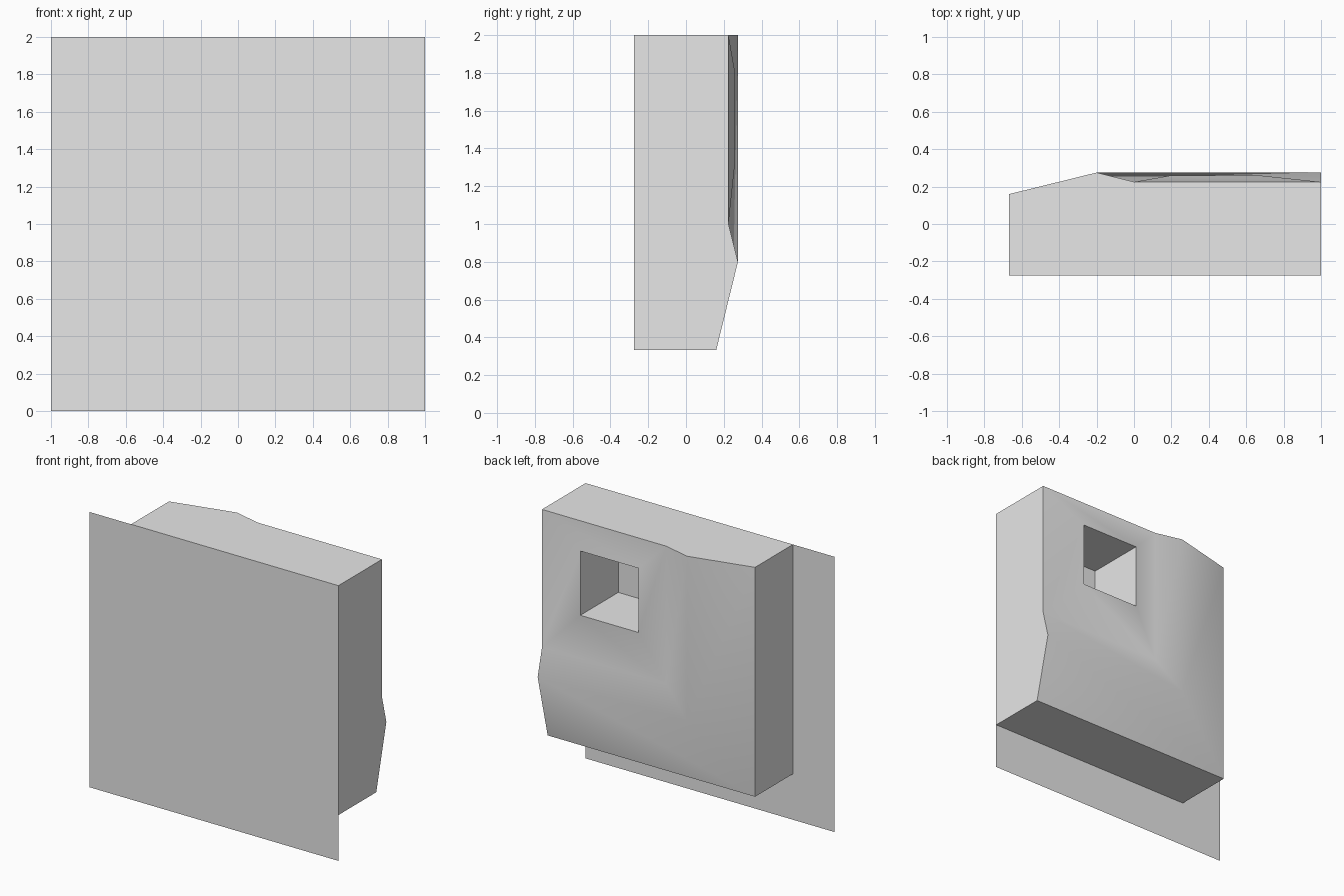
import bpy, bmesh
from math import radians

cube = bpy.data.objects.get("Cube")
if cube:
    bpy.data.objects.remove(cube, do_unlink=True)

GREY = (0.8, 0.8, 0.8, 1.0)
grey = bpy.data.materials.new("light grey")
grey.use_nodes = True
grey.diffuse_color = GREY
grey.node_tree.nodes["Principled BSDF"].inputs["Base Color"].default_value = GREY

FRONT, TOP, SIDE = -0.275, 2.0, 1.0


def finish(bm, name):
    """Turn a bmesh into a shaded object."""
    mesh = bpy.data.meshes.new(name)
    bm.to_mesh(mesh)
    bm.free()
    mesh.materials.append(grey)
    obj = bpy.data.objects.new(name, mesh)
    bpy.context.collection.objects.link(obj)
    bpy.ops.object.select_all(action='DESELECT')
    obj.select_set(True)
    bpy.context.view_layer.objects.active = obj
    bpy.ops.object.shade_smooth_by_angle(angle=radians(30))
    return obj


def square(bm, lo, hi, y):
    """Square ring in the x, z plane; lo and hi are (x, z) corners."""
    return [bm.verts.new((x, y, z)) for x, z in
            ((lo[0], hi[1]), lo, (hi[0], lo[1]), hi)]


# Front plate: a single thin sheet
bm = bmesh.new()
bm.faces.new(square(bm, (-1, 0), (1, 2), FRONT))
finish(bm, "front_plate")

# Body: L-shaped bands step from the outer edge over the ridge to the valley
bm = bmesh.new()
bands = []
for x, z, y in ((-0.667, 0.333, FRONT), (-0.667, 0.333, 0.16),
                (-0.2, 0.8, 0.275), (0.0, 1.0, 0.225)):
    bands.append([bm.verts.new(p) for p in
                  ((x, y, TOP), (x, y, z), (SIDE, y, z))])
for a, b in zip(bands, bands[1:]):
    for i in range(2):
        bm.faces.new((a[i], a[i + 1], b[i + 1], b[i]))

# Top wall and left wall share the far corner
corner_front = bm.verts.new((SIDE, FRONT, TOP))
corner_back = bm.verts.new((SIDE, bands[-1][0].co.y, TOP))
for end in (0, 2):
    bm.faces.new([band[end] for band in bands] + [corner_back, corner_front])

# Raised square collar, then the recess with its floor
rings = [bands[-1] + [corner_back]]
rings += [square(bm, (0.2, 1.333), (0.667, 1.8), y) for y in (0.26, -0.175)]
for a, b in zip(rings, rings[1:]):
    for i in range(4):
        j = (i + 1) % 4
        bm.faces.new((a[i], a[j], b[j], b[i]))
bm.faces.new(rings[-1])
bmesh.ops.recalc_face_normals(bm, faces=bm.faces)
# The back valley must face outward (+y)
collar = [f for f in bm.faces if all(v.co.y > 0.2 for v in f.verts)]
if sum(f.normal.y for f in collar) < 0:
    bmesh.ops.reverse_faces(bm, faces=bm.faces)
finish(bm, "body")
